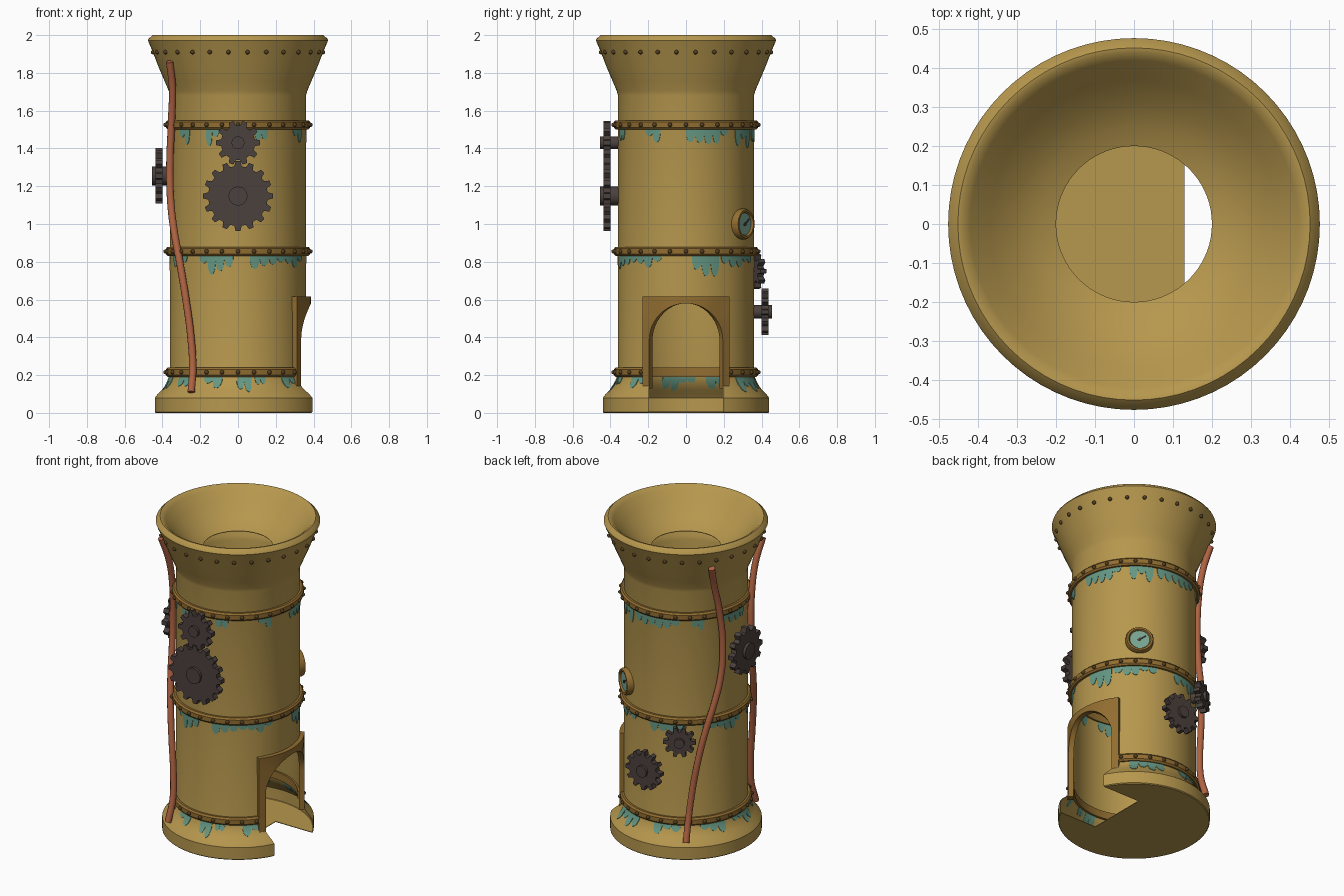
import bpy, bmesh, math, random
from mathutils import Matrix, Vector

if "Cube" in bpy.data.objects:
    bpy.data.objects.remove(bpy.data.objects["Cube"])

random.seed(4)
rad = math.radians


def material(name, r, g, b):
    m = bpy.data.materials.new(name)
    m.diffuse_color = (r, g, b, 1)
    m.use_nodes = True
    m.node_tree.nodes["Principled BSDF"].inputs["Base Color"].default_value = m.diffuse_color
    return m


BRASS = material("brass", 0.47, 0.31, 0.075)
BRONZE = material("bronze", 0.29, 0.155, 0.03)
RIVET = material("dark_rivet", 0.09, 0.05, 0.015)
IRON = material("dark_iron", 0.07, 0.052, 0.046)
COPPER = material("copper", 0.43, 0.125, 0.055)
PATINA = material("patina", 0.13, 0.31, 0.23)
GLASS = material("gauge_face", 0.19, 0.37, 0.28)


def make(name, bm, mat, thick=0, cutter=None, angle=35):
    """Turn a bmesh into a finished object, baking solidify and boolean."""
    me = bpy.data.meshes.new(name)
    bm.to_mesh(me)
    bm.free()
    ob = bpy.data.objects.new(name, me)
    bpy.context.collection.objects.link(ob)
    if thick:
        s = ob.modifiers.new("thickness", 'SOLIDIFY')
        s.thickness, s.offset = thick, -1
    if cutter:
        b = ob.modifiers.new("door_cut", 'BOOLEAN')
        b.operation, b.object, b.solver = 'DIFFERENCE', cutter, 'EXACT'
    if thick or cutter:
        dg = bpy.context.evaluated_depsgraph_get()
        baked = bpy.data.meshes.new_from_object(ob.evaluated_get(dg))
        ob.modifiers.clear()
        ob.data = baked
    ob.data.materials.clear()
    ob.data.materials.append(mat)
    bpy.ops.object.select_all(action='DESELECT')
    ob.select_set(True)
    bpy.context.view_layer.objects.active = ob
    bpy.ops.object.shade_smooth_by_angle(angle=rad(angle))
    return ob


def lathe(profile, closed=False, seg=72):
    bm = bmesh.new()
    rows = [[bm.verts.new((r * math.cos(2 * math.pi * j / seg), r * math.sin(2 * math.pi * j / seg), z))
             for j in range(seg)] for r, z in profile]
    n = len(rows)
    for i in range(n if closed else n - 1):
        a, b = rows[i], rows[(i + 1) % n]
        for j in range(seg):
            k = (j + 1) % seg
            bm.faces.new((a[j], a[k], b[k], b[j]))
    bmesh.ops.remove_doubles(bm, verts=bm.verts, dist=1e-5)
    return bm


def on_wall(deg, z, r=0.0):
    """Local x = around the wall, y = up, z = outward."""
    c, s = math.cos(rad(deg)), math.sin(rad(deg))
    return Matrix(((-s, 0, c, c * r), (c, 0, s, s * r), (0, 1, 0, z), (0, 0, 0, 1)))


def prism(bm, pts, z0, z1):
    a = [bm.verts.new((x, y, z0)) for x, y in pts]
    b = [bm.verts.new((x, y, z1)) for x, y in pts]
    bm.faces.new(a[::-1])
    bm.faces.new(b)
    for i in range(len(a)):
        k = (i + 1) % len(a)
        bm.faces.new((a[i], a[k], b[k], b[i]))


def circle(r, n=24):
    return [(r * math.cos(2 * math.pi * i / n), r * math.sin(2 * math.pi * i / n)) for i in range(n)]


# door arch: half width, spring height
HW, SPRING = 0.195, 0.385
arch = [(HW * math.cos(math.pi * i / 24), SPRING + HW * math.sin(math.pi * i / 24)) for i in range(25)]
bm = bmesh.new()
prism(bm, [(HW, -0.1)] + arch + [(-HW, -0.1)], 0.13, 0.63)
bm.transform(on_wall(0, 0))
cutter = make("door_cutter", bm, BRASS)
cutter.hide_render = True

# tower shell with flared base, flared crown and open bowl
OUTER = [(0.435, 0), (0.44, 0.005), (0.44, 0.08), (0.425, 0.1), (0.4, 0.125), (0.378, 0.155),
         (0.365, 0.185), (0.36, 0.21), (0.36, 0.9), (0.36, 1.68), (0.367, 1.705), (0.388, 1.755),
         (0.42, 1.83), (0.455, 1.92), (0.477, 1.972), (0.474, 1.98), (0.452, 2.0)]
BOWL = [(0.44, 1.998), (0.42, 1.98), (0.37, 1.925), (0.31, 1.87), (0.25, 1.83), (0.2, 1.81)]
make("tower_body", lathe([(0, 0), (0.2, 0)] + OUTER + BOWL), BRASS, thick=0.004, cutter=cutter)


def wall_radius(z):
    for (r0, z0), (r1, z1) in zip(OUTER, OUTER[1:]):
        if z0 <= z <= z1 and z1 > z0:
            return r0 + (r1 - r0) * (z - z0) / (z1 - z0)
    return 0.36


# riveted bands
def rivets(name, r, z, n, phase=0.0, gap=0):
    bm = bmesh.new()
    for i in range(n):
        d = 360 * (i + phase) / n
        if min(d, 360 - d) >= gap:
            bmesh.ops.create_icosphere(bm, subdivisions=2, radius=0.012, matrix=on_wall(d, z, r))
    make(name, bm, RIVET)


for label, z in (("upper", 1.525), ("middle", 0.855), ("lower", 0.215)):
    prof = [(0.345, z - 0.024), (0.373, z - 0.024), (0.382, z - 0.014),
            (0.382, z + 0.014), (0.373, z + 0.024), (0.345, z + 0.024)]
    low = label == "lower"
    make(label + "_band", lathe(prof, True), BRONZE, cutter=cutter if low else None)
    rivets(label + "_band_rivets", 0.383, z, 28, gap=34 if low else 0)
rivets("crown_rivets", 0.453, 1.91, 28, 0.5)

# curved door frame
bm = bmesh.new()
inner = [(HW, 0.13), (HW, 0.26)] + arch + [(-HW, 0.26), (-HW, 0.13)]
outer = [(0.23, 0.13), (0.23, 0.26)]
for y, z in arch:
    k = 0.23 / max(abs(y), abs(z - SPRING))
    outer.append((y * k, SPRING + (z - SPRING) * k))
outer += [(-0.23, 0.26), (-0.23, 0.13)]
bend = lambda p: bm.verts.new((math.sqrt(0.387 ** 2 - p[0] ** 2), p[0], p[1]))
vi, vo = [bend(p) for p in inner], [bend(p) for p in outer]
for i in range(len(vi) - 1):
    bm.faces.new((vi[i], vo[i], vo[i + 1], vi[i + 1]))
make("door_frame", bm, BRONZE, thick=0.032)

# patina drips: (band bottom, start angle, end angle, depth)
DRIPS = [(1.502, 212, 225, .08), (1.502, 242, 254, .09), (1.502, 284, 296, .06), (1.502, 324, 338, .07),
         (1.502, 0, 38, .08), (1.502, 46, 68, .1), (1.502, 72, 119, .07), (1.502, 130, 142, .07),
         (1.502, 160, 192, .07),
         (.832, 236, 266, .1), (.832, 280, 339, .07), (.832, 5, 29, .11), (.832, 31, 72, .06),
         (.832, 90, 125, .08), (.832, 140, 185, .08), (.832, 200, 222, .06),
         (.192, 241, 257, .06), (.192, 269, 281, .08), (.192, 284, 293, .04), (.192, 309, 325, .06),
         (.192, 46, 78, .08), (.192, 95, 120, .06), (.192, 138, 163, .06), (.192, 172, 200, .07),
         (.192, 212, 228, .05)]
bm = bmesh.new()
for top, a0, a1, depth in DRIPS:
    n = max(2, round((a1 - a0) / 8))
    lens = [depth * random.uniform(0.4, 1) for _ in range(n)]
    lens[random.randrange(n)] = depth
    cols = []
    for i in range(n * 8 + 1):
        k, t = min(i // 8, n - 1), (i - 8 * min(i // 8, n - 1)) / 8
        length = lens[k] * (0.35 + 0.65 * math.sin(math.pi * t) ** 0.5 if 0 < t < 1 else 0.35)
        a = rad(a0 + (a1 - a0) * i / (n * 8))
        col = []
        for j in range(6):
            z = top + 0.01 - (length + 0.01) * j / 5
            r = wall_radius(z) + 0.003
            col.append(bm.verts.new((r * math.cos(a), r * math.sin(a), z)))
        cols.append(col)
    for p, q in zip(cols, cols[1:]):
        for j in range(5):
            bm.faces.new((p[j + 1], q[j + 1], q[j], p[j]))
make("patina_drips", bm, PATINA, thick=0.0095)


# gears on stub axles
def gear(name, deg, z, r, teeth, hub, phase=0.0):
    bm = bmesh.new()
    pts, step = [], 2 * math.pi / teeth
    for i in range(teeth):
        for f, k in ((-0.32, 0), (-0.17, 1), (0.17, 1), (0.32, 0)):
            a, q = (i + f + phase) * step, r if k else r - 0.027
            pts.append((q * math.cos(a), q * math.sin(a)))
    prism(bm, pts, 0.40, 0.438)
    prism(bm, circle(hub), 0.34, 0.455)
    bm.transform(on_wall(deg, z))
    make(name, bm, IRON)


gear("front_large_gear", -90, 1.148, 0.185, 16, 0.05)
gear("front_small_gear", -90, 1.43, 0.118, 10, 0.034)
gear("left_gear", 180, 1.255, 0.147, 12, 0.05)
gear("back_large_gear", 90, 0.535, 0.123, 12, 0.036)
gear("back_small_gear", 120, 0.75, 0.095, 10, 0.03)

# pressure gauge
G = on_wall(55, 1.0)
bezel = [(0.055, 0.33), (0.08, 0.33), (0.082, 0.378), (0.076, 0.39), (0.065, 0.39), (0.058, 0.38)]
bm = lathe(bezel, True, 32)
bm.transform(G)
make("gauge_bezel", bm, BRONZE)
bm = bmesh.new()
prism(bm, circle(0.06, 32), 0.372, 0.38)
bm.transform(G)
make("gauge_dial", bm, GLASS)
bm = bmesh.new()
prism(bm, [(-0.012, -0.004), (0.045, -0.003), (0.045, 0.003), (-0.012, 0.004)], 0.38, 0.385)
prism(bm, circle(0.008, 12), 0.38, 0.387)
bm.transform(G @ Matrix.Rotation(rad(35), 4, 'Z'))
make("gauge_needle", bm, IRON)

# copper pipes, mirrored front to back: (height, angle, radius)
PATH = [(1.86, 144.5, .445), (1.72, 149, .405), (1.55, 155, .388), (1.3, 158.5, .388), (1.12, 156, .39),
        (.97, 150, .392), (.8, 142, .392), (.6, 135, .39), (.4, 130, .388), (.24, 127, .398), (.11, 125, .432)]
for name, side in (("back_pipe", 1), ("front_pipe", -1)):
    cu = bpy.data.curves.new(name, 'CURVE')
    cu.dimensions, cu.bevel_depth, cu.bevel_resolution, cu.resolution_u = '3D', 0.02, 3, 6
    cu.use_fill_caps = True
    sp = cu.splines.new('BEZIER')
    sp.bezier_points.add(len(PATH) - 1)
    for p, (z, a, r) in zip(sp.bezier_points, PATH):
        p.co = Vector((r * math.cos(rad(a)), side * r * math.sin(rad(a)), z))
        p.handle_left_type = p.handle_right_type = 'AUTO'
    cu.materials.append(COPPER)
    bpy.context.collection.objects.link(bpy.data.objects.new(name, cu))

bpy.data.objects.remove(cutter)
